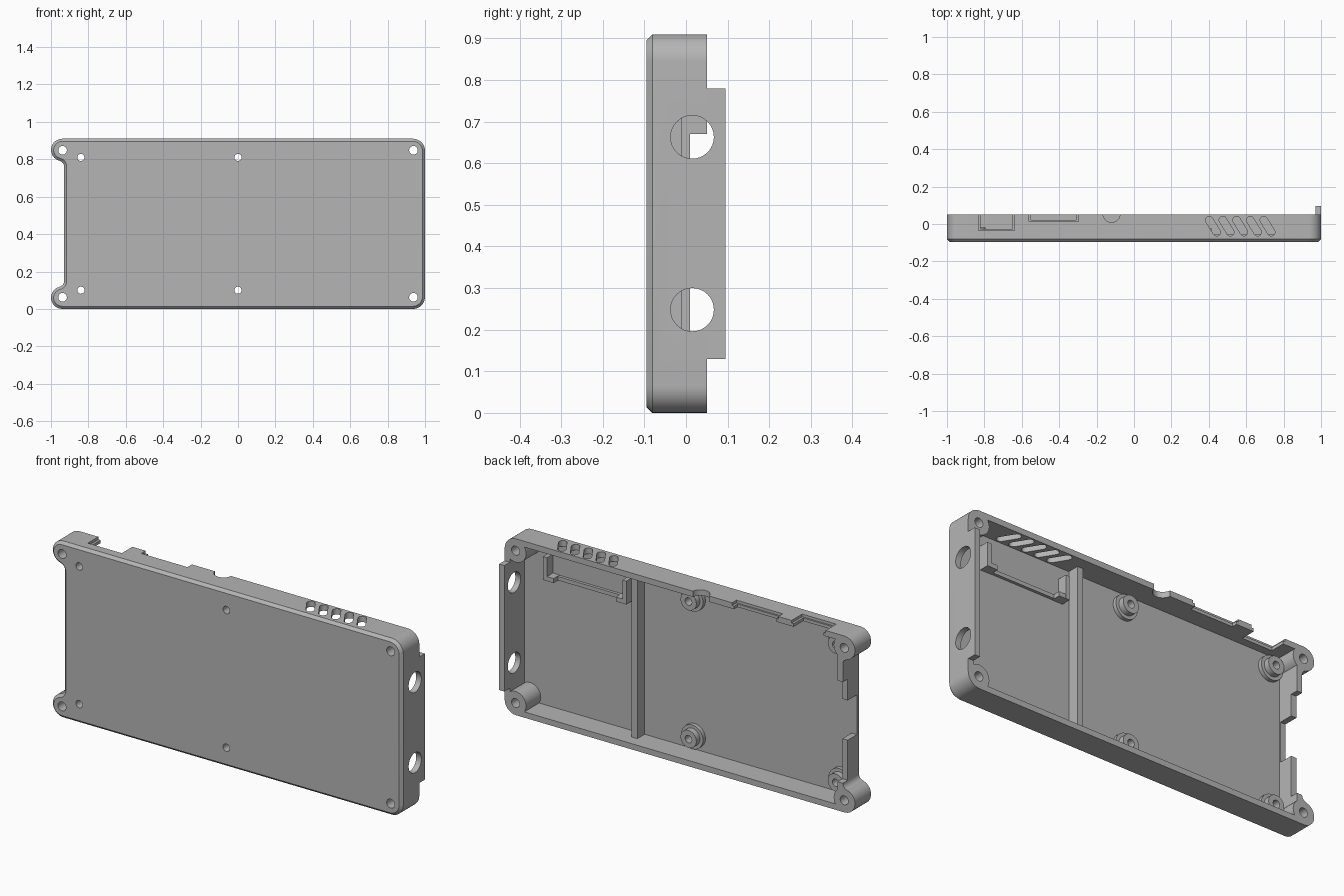
import bpy, bmesh
from math import sin, cos, radians, pi

cube = bpy.data.objects.get("Cube")
if cube:
    bpy.data.objects.remove(cube, do_unlink=True)

grey = bpy.data.materials.new("plain grey")
grey.use_nodes = True
grey.diffuse_color = (0.46, 0.46, 0.46, 1)
grey.node_tree.nodes["Principled BSDF"].inputs["Base Color"].default_value = (0.46, 0.46, 0.46, 1)

FRONT, FLOOR, RIM, TOP = -0.095, -0.07, 0.05, 0.91
SCREWS = [(x, z) for x in (-0.938, 0.938) for z in (0.062, TOP - 0.062)]
STUDS = [(x, z) for x in (-0.84, 0) for z in (0.1, TOP - 0.1)]


def finish(name, bm):
    bmesh.ops.recalc_face_normals(bm, faces=bm.faces)
    mesh = bpy.data.meshes.new(name)
    bm.to_mesh(mesh)
    bm.free()
    mesh.materials.append(grey)
    obj = bpy.data.objects.new(name, mesh)
    bpy.context.collection.objects.link(obj)
    return obj


def prism(name, pts, axis, a, b, chamfer=0):
    """Extrude a 2D outline along an axis from a to b."""
    place = {"x": lambda p, d: (d, p[0], p[1]),
             "y": lambda p, d: (p[0], d, p[1]),
             "z": lambda p, d: (p[0], p[1], d)}[axis]
    bm = bmesh.new()
    low = bm.faces.new([bm.verts.new(place(p, a)) for p in pts])
    high = bm.faces.new([bm.verts.new(place(p, b)) for p in pts])
    n = len(pts)
    for i in range(n):
        j = (i + 1) % n
        bm.faces.new((low.verts[i], low.verts[j], high.verts[j], high.verts[i]))
    if chamfer:
        bmesh.ops.recalc_face_normals(bm, faces=bm.faces)
        bmesh.ops.bevel(bm, geom=list(low.edges), offset=chamfer, segments=1, affect="EDGES")
    return finish(name, bm)


def arc(cx, cy, r, start, end, steps=10):
    angles = [radians(start + (end - start) * i / steps) for i in range(steps + 1)]
    return [(cx + r * cos(t), cy + r * sin(t)) for t in angles]


def circle(cx, cy, r):
    return arc(cx, cy, r, 0, 360, 32)[:-1]


def box(name, x, y, z):
    return prism(name, [(x[0], y[0]), (x[1], y[0]), (x[1], y[1]), (x[0], y[1])], "z", *z)


def cut(obj, *cutters):
    for cutter in cutters:
        mod = obj.modifiers.new("cut", "BOOLEAN")
        mod.operation, mod.solver, mod.object = "DIFFERENCE", "EXACT", cutter
        bpy.context.view_layer.objects.active = obj
        bpy.ops.object.modifier_apply(modifier=mod.name)


def discard(*objs):
    for obj in objs:
        bpy.data.objects.remove(obj, do_unlink=True)


def carve(obj, *cutters):
    cut(obj, *cutters)
    discard(*cutters)


# Outer outline: rounded right end, two ears joined by a recessed left end
upper = arc(0.935, TOP - 0.065, 0.065, 0, 90)
upper += arc(-0.94, TOP - 0.06, 0.06, 90, 257)
upper += arc(-0.96, 0.762, 0.03, 77, 0, 6)
lower = [(x, TOP - z) for x, z in reversed(upper)]
shell = prism("case_shell", upper + lower, "y", FRONT, RIM, 0.014)

# Cavity, leaving the corner screw posts standing
cavity = prism("cavity", [(-0.9, 0.03), (0.97, 0.03), (0.97, TOP - 0.03), (-0.9, TOP - 0.03)],
               "y", FLOOR, 0.2)
carve(cavity, *[prism("post", circle(x, z, 0.06), "y", -0.2, 0.3) for x, z in SCREWS])
carve(shell, cavity)

# Screw holes
carve(shell, *[prism("hole", circle(x, z, 0.023), "y", -0.2, 0.2) for x, z in SCREWS])
carve(shell, *[prism("hole", circle(x, z, 0.019), "y", -0.2, 0.2) for x, z in STUDS])

# Right end: raised tab and two round ports through the wall
tab = box("end_tab", (0.97, 1.0), (RIM, 0.095), (0.13, 0.78))
ports = [prism("port", circle(0.015, z, 0.052), "x", 0.9, 1.1) for z in (0.248, 0.663)]
cut(tab, *ports)
carve(shell, *ports)

# Left end: stepped connector notches
carve(shell,
      box("notch", (-1.1, -0.88), (0.01, 0.2), (0.148, 0.36)),
      box("notch", (-1.1, -0.88), (-0.065, 0.2), (0.355, 0.56)),
      box("notch", (-1.1, -0.88), (0.01, 0.2), (0.555, 0.67)))

# Top wall: two connector notches with a flared outer edge, and a round one
for x0, x1, depth in ((-0.82, -0.65, -0.028), (-0.55, -0.31, 0.022)):
    carve(shell,
          box("notch", (x0, x1), (depth, 0.2), (0.85, 1)),
          box("flare", (x0 - 0.012, x1 + 0.012), (depth - 0.008, 0.2), (TOP - 0.014, 1)))
carve(shell, prism("round_notch", circle(-0.12, 0.055, 0.046), "z", 0.85, 1))

# Slanted vent slots
for i in range(5):
    cx = 0.422 + i * 0.073
    slot = arc(cx - 0.02, 0.021, 0.02, 30, 210) + arc(cx + 0.02, -0.044, 0.02, 210, 390)
    carve(shell, prism("vent_slot", slot, "z", 0.84, 1))


# Hollow stepped standoffs
def standoff(name, x, z, sides=32):
    profile = [(0.019, -0.02), (0.045, -0.02), (0.045, -0.05),
               (0.062, -0.05), (0.062, -0.075), (0.019, -0.075)]
    bm = bmesh.new()
    rings = []
    for i in range(sides):
        t = 2 * pi * i / sides
        rings.append([bm.verts.new((x + r * cos(t), y, z + r * sin(t))) for r, y in profile])
    for i in range(sides):
        a, b = rings[i], rings[(i + 1) % sides]
        for k in range(len(profile)):
            m = (k + 1) % len(profile)
            bm.faces.new((a[k], a[m], b[m], b[k]))
    return finish(name, bm)


parts = [shell, tab]
for i, (x, z) in enumerate(STUDS):
    parts.append(standoff(f"standoff_{i + 1}", x, z))

# Divider rib across the floor
parts.append(box("divider_rib", (0.285, 0.318), (-0.075, -0.01), (0.02, 0.89)))

# Board holder: two L-shaped brackets and a low ridge between them
for side, x, inward in (("left", 0.83, -1), ("right", 0.355, 1)):
    a, b = x, x + inward * 0.022
    parts.append(box(f"bracket_post_{side}", (min(a, b), max(a, b)), (-0.075, -0.02), (0.70, 0.82)))
    b = x + inward * 0.06
    parts.append(box(f"bracket_foot_{side}", (min(a, b), max(a, b)), (-0.075, -0.021), (0.699, 0.722)))
parts.append(box("holder_ridge", (0.4, 0.78), (-0.075, -0.055), (0.70, 0.72)))

# Smooth the curved walls, keep the edges sharp
bpy.ops.object.select_all(action="DESELECT")
for obj in parts:
    obj.select_set(True)
bpy.context.view_layer.objects.active = shell
bpy.ops.object.shade_smooth_by_angle(angle=radians(30))
